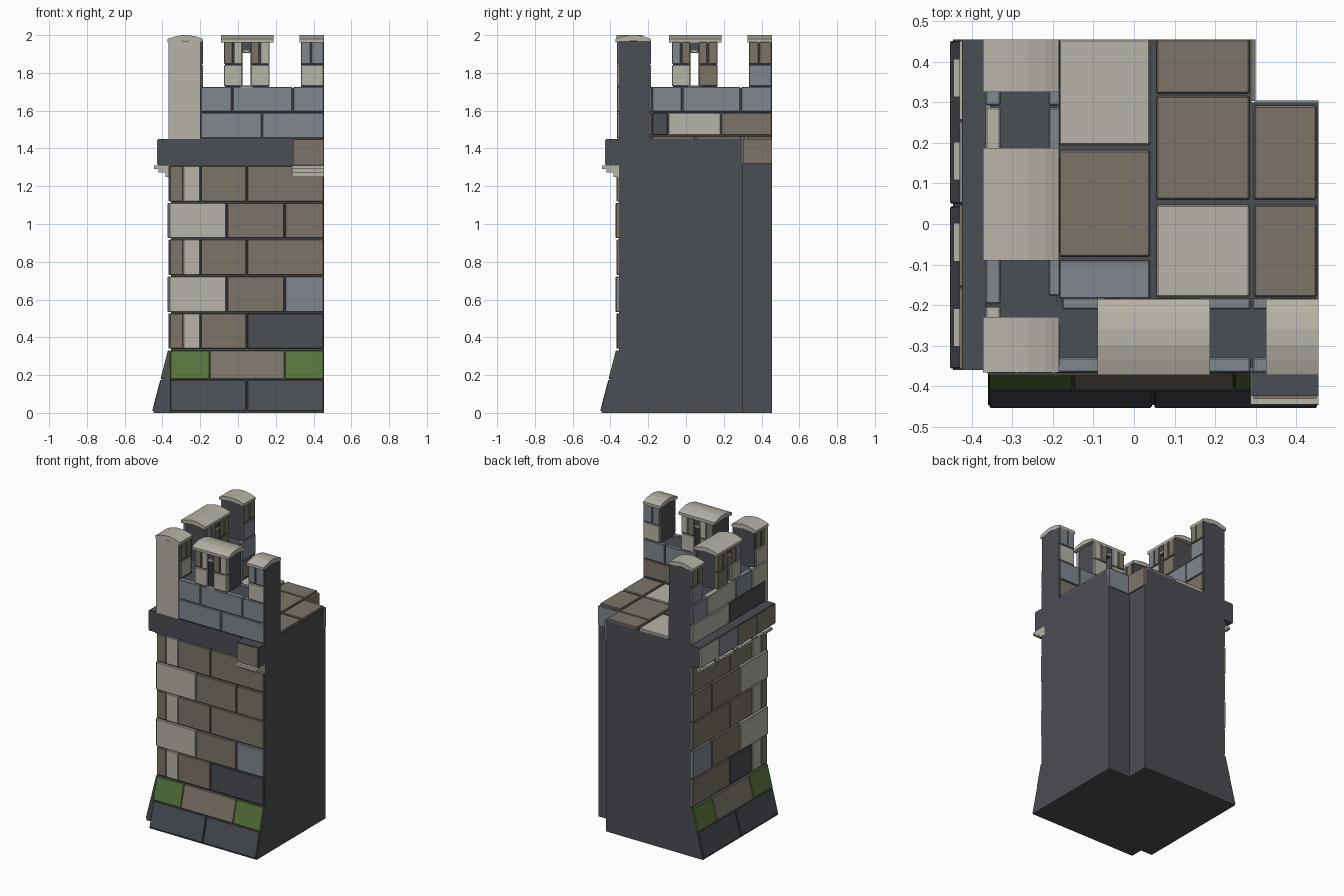
import bpy, bmesh

cube = bpy.data.objects.get("Cube")
if cube:
    bpy.data.objects.remove(cube, do_unlink=True)


# Materials, from sRGB hex to linear
def material(name, code):
    rgb = [int(code[i:i + 2], 16) / 255 for i in (0, 2, 4)]
    lin = [((c + 0.055) / 1.055) ** 2.4 for c in rgb] + [1]
    m = bpy.data.materials.new(name)
    m.use_nodes = True
    m.diffuse_color = lin
    bsdf = next(n for n in m.node_tree.nodes if n.type == 'BSDF_PRINCIPLED')
    bsdf.inputs["Base Color"].default_value = lin
    bsdf.inputs["Roughness"].default_value = 0.9
    return m


MATS = [material("dark_slate", "4a4d53"), material("brown_stone", "7c7468"),
        material("pale_stone", "b7b3a8"), material("blue_grey_stone", "80878f"),
        material("moss_green", "58743c")]
DARK, TAN, PALE, BLUE, MOSS = range(len(MATS))
KEY = {"d": DARK, "t": TAN, "p": PALE, "b": BLUE, "m": MOSS}


# Axis maps: front and left share coordinates (outward depth, height, along)
def front(d, z, u): return (u, -d, z)
def left(d, z, u): return (-d, u, z)
def plan(x, y, z): return (x, y, z)


def prism(axes, pts, a, b, mat):
    return axes, pts, a, b, mat


def block(axes, u0, u1, z0, z1, d0, d1, mat, d2=None):
    d2 = d1 if d2 is None else d2
    return prism(axes, [(d0, z0), (d1, z0), (d2, z1), (d0, z1)], u0, u1, mat)


def build(name, pieces, bevel=0):
    bm = bmesh.new()
    for axes, pts, a, b, mat in pieces:
        lo = [bm.verts.new(axes(p, q, a)) for p, q in pts]
        hi = [bm.verts.new(axes(p, q, b)) for p, q in pts]
        n = len(pts)
        faces = [bm.faces.new(lo), bm.faces.new(hi)]
        for i in range(n):
            j = (i + 1) % n
            faces.append(bm.faces.new((lo[i], lo[j], hi[j], hi[i])))
        for f in faces:
            f.material_index = mat
    bmesh.ops.recalc_face_normals(bm, faces=bm.faces[:])
    mesh = bpy.data.meshes.new(name)
    bm.to_mesh(mesh)
    bm.free()
    for m in MATS:
        mesh.materials.append(m)
    ob = bpy.data.objects.new(name, mesh)
    bpy.context.collection.objects.link(ob)
    if bevel:
        mod = ob.modifiers.new("worn_edges", 'BEVEL')
        mod.width, mod.segments = bevel, 1
    return ob


def course(axes, cuts, colours, z0, z1, d0, d1, gap=0.003, d2=None):
    """One row of stones between successive cuts, one colour letter each."""
    return [block(axes, a + gap, b - gap, z0, z1, d0, d1, KEY[c], d2)
            for a, b, c in zip(cuts, cuts[1:], colours)]


L, R = -0.36, 0.455

# Core with a notched back corner
build("tower_core", [prism(plan, [(-.355, -.355), (R, -.355), (R, .3), (.29, .3),
                                  (.29, R), (-.355, R)], 0, 1.45, DARK)])
build("notch_stones", [block(front, .297, R, 1.32, 1.45, -.305, -.28, BLUE),
                       block(left, .303, R, 1.32, 1.45, -.3, -.27, TAN)])


# Sloped foot and wall courses on both faces
def slope(z): return 0.457 - 0.26 * z


LONG, SHORT = [L, -.29, -.2, .047, R], [L - .005, -.06, .247, R]
WALLS = {"front": (front, ["tptd", "ptb", "tptt", "ptt", "tptt"]),
         "left": (left, ["tpdt", "ptb", "tptt", "ptt", "tptt"])}
for side, (axes, rows) in WALLS.items():
    build(side + "_foot_core", [block(axes, L, R, 0, .33, .3, slope(0) - .01, DARK, slope(.33) - .01)])
    stones = course(axes, [L, .047, R], "dd", .01, .175, .3, slope(.01), d2=slope(.175))
    stones += course(axes, [L, -.15, .247, R], "mtm", .18, .33, .3, slope(.18), .001, slope(.33))
    build(side + "_foot_stones", stones, .003)
    stones = []
    for i, colours in enumerate(rows):
        z = .34 + i * .195
        cuts = LONG if i % 2 == 0 else SHORT
        if i % 2 == 0:  # long stones with a pale band, flush joints
            stones += course(axes, cuts[:3], colours[:2], z, z + .187, .34, .368, 0)
            stones += course(axes, cuts[2:], colours[2:], z, z + .187, .34, .368)
        else:
            stones += course(axes, cuts, colours, z, z + .187, .34, .372)
    build(side + "_wall_stones", stones, .003)


# Stepped corbels and cornice
def corbel(axes, u0, u1):
    return [block(axes, u0, u1, z, 1.31, .33, d, PALE)
            for z, d in ((1.25, .385), (1.272, .42), (1.292, .445))]


build("front_band", [block(front, -.355, .29, 1.31, 1.45, .34, .362, DARK)])
build("front_cornice", [block(front, .29, R, 1.31, 1.45, .34, .424, DARK)])
build("front_cornice_stone", [block(front, .295, .45, 1.315, 1.445, .41, .43, TAN)])
build("front_corbel", corbel(front, .287, R))
build("left_cornice", [block(left, L, R, 1.31, 1.45, .34, .424, DARK)])
build("left_cornice_stones", course(left, [L, -.155, .05, .255, R], "ttbp", 1.315, 1.445, .41, .43))
build("left_corbels", [p for c in (-.255, -.045, .155, .36) for p in corbel(left, c - .047, c + .047)])

# Paved roof
TILES = [(-.185, .04, .195, .455, PALE), (-.185, .04, -.08, .182, TAN), (-.185, .04, -.185, -.09, BLUE),
         (.055, .285, .322, .455, TAN), (.055, .285, .06, .316, TAN), (.055, .285, -.18, .047, PALE),
         (.296, .45, .06, .292, TAN), (.296, .45, -.18, .047, TAN)]
build("roof_paving", [prism(plan, [(x0, y0), (x1, y0), (x1, y1), (x0, y1)], 1.44, 1.465, m)
                      for x0, x1, y0, y1, m in TILES], .004)

# Parapets: core, facing stones, merlons with loopholes and arched caps
INNER, OUTER = .19, .355
CAP = [(.185, 1.962), (.185, 1.98), (.22, 1.992), (.26, 2), (.3, 2),
       (.335, 1.992), (.372, 1.98), (.372, 1.962), (.28, 1.972)]
PARAPETS = {
    "front": (front, -.2, ([-.2, .127, R], "bb"), ([-.2, -.03, .29, R], "bbb"),
              "pp", "tptp", "p", "bb"),
    "left": (left, -.355, ([-.36, .05, R], "dp"), ([-.36, -.2, -.02, .29, R], "pbpb"),
             "pt", "bttt", "b", "tt")}
for side, (axes, start, low, high, piers, upper, end_low, end_up) in PARAPETS.items():
    core = [block(axes, start, R, 1.44, 1.72, INNER, OUTER, DARK)]
    stones = course(axes, low[0], low[1], 1.455, 1.588, .33, .366)
    stones += course(axes, high[0], high[1], 1.594, 1.725, .33, .366)
    stones += course(axes, [-.18, -.095, .185, R], "dpt", 1.47, 1.588, .182, .21)
    stones += course(axes, [-.18, -.02, .29, R], "bbb", 1.594, 1.725, .182, .21)
    # Middle merlon: two piers and a lintel around the loophole
    core += [block(axes, -.07, .025, 1.71, 1.91, INNER, OUTER, DARK),
             block(axes, .065, .163, 1.71, 1.91, INNER, OUTER, DARK),
             block(axes, -.07, .163, 1.91, 1.968, INNER, OUTER, DARK),
             block(axes, .333, R, 1.71, 1.968, INNER, OUTER, DARK)]
    for d0, d1 in ((.34, .364), (.184, .2)):
        stones += course(axes, [-.077, .025], piers[0], 1.73, 1.842, d0, d1)
        stones += course(axes, [.065, .17], piers[1], 1.73, 1.842, d0, d1)
        stones += course(axes, [-.077, -.025, .025], upper[:2], 1.848, 1.965, d0, d1)
        stones += course(axes, [.065, .115, .17], upper[2:], 1.848, 1.965, d0, d1)
        stones += course(axes, [.025, .065], "p", 1.905, 1.925, d0, d1, 0)
        stones += course(axes, [.01, .08], "p", 1.712, 1.732, d0, d1 + .002, 0)
        stones += course(axes, [.33, R], end_low, 1.73, 1.842, d0, d1)
        stones += course(axes, [.33, .387, R], end_up, 1.848, 1.965, d0, d1)
    build(side + "_parapet_core", core)
    build(side + "_parapet_stones", stones, .003)
    build(side + "_merlon_caps", [prism(axes, CAP, a, b, PALE) for a, b in ((-.09, .187), (.326, R))])

# Corner merlon with a plain pale front
build("corner_merlon", [block(left, -.355, -.235, 1.44, 1.968, INNER, OUTER, DARK)])
build("corner_merlon_front", [block(front, -.368, -.198, 1.45, 1.968, .34, .364, PALE)])
stones = []
for d0, d1 in ((.34, .366), (.184, .2)):
    stones += course(left, [-.355, -.24], "p", 1.73, 1.842, d0, d1)
    stones += course(left, [-.355, -.295, -.24], "tt", 1.848, 1.965, d0, d1)
build("corner_merlon_stones", stones, .003)
build("corner_merlon_cap", [prism(left, CAP, -.367, -.23, PALE)])
